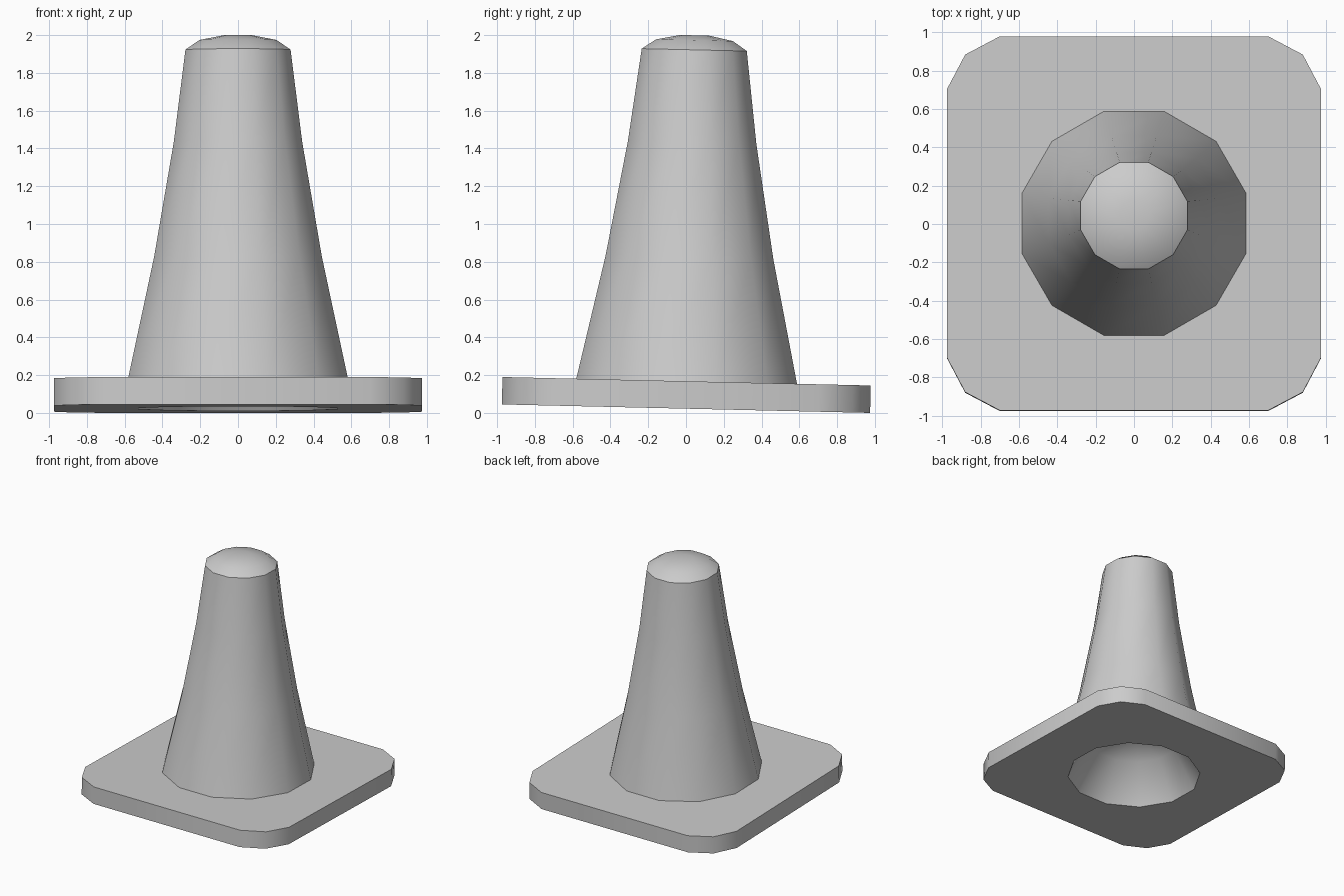
import bpy, bmesh
from math import sin, cos, radians
from mathutils import Matrix

if "Cube" in bpy.data.objects:
    bpy.data.objects.remove(bpy.data.objects["Cube"])

SIDES = 12


def round_ring(r, z):
    return [(r * cos(radians(15 + 30 * i)), r * sin(radians(15 + 30 * i)), z)
            for i in range(SIDES)]


def slab_ring(z):
    # one rounded corner (three points) turned to all four corners
    pts = []
    for q in range(4):
        c, s = round(cos(radians(90 * q))), round(sin(radians(90 * q)))
        for x, y in ((0.975, 0.70), (0.88, 0.88), (0.70, 0.975)):
            pts.append((c * x - s * y, s * x + c * y, z))
    return pts


rings = [
    # hollow underside
    round_ring(0.07, 0.41), round_ring(0.36, 0.32), round_ring(0.545, 0.0),
    # base slab
    slab_ring(0.0), slab_ring(0.145),
    # curved cone
    round_ring(0.605, 0.145), round_ring(0.46, 0.80),
    round_ring(0.352, 1.41), round_ring(0.288, 1.90),
    # domed cap
    round_ring(0.211, 1.951), round_ring(0.08, 1.977),
]

# loft all rings into one shell
bm = bmesh.new()
loops = [[bm.verts.new(p) for p in ring] for ring in rings]
for a, b in zip(loops, loops[1:]):
    for i in range(SIDES):
        j = (i + 1) % SIDES
        bm.faces.new((a[i], a[j], b[j], b[i]))
bm.faces.new(loops[0])
bm.faces.new(loops[-1])
bmesh.ops.recalc_face_normals(bm, faces=bm.faces)

# slight backward lean, resting on the ground
bm.transform(Matrix.Rotation(-0.023, 4, 'X'))
low = min(v.co.z for v in bm.verts)
bm.transform(Matrix.Translation((0, 0, -low)))

mesh = bpy.data.meshes.new("traffic_cone")
bm.to_mesh(mesh)
bm.free()
cone = bpy.data.objects.new("traffic_cone", mesh)
bpy.context.collection.objects.link(cone)
bpy.context.view_layer.objects.active = cone
cone.select_set(True)
bpy.ops.object.shade_smooth_by_angle(angle=radians(46))
